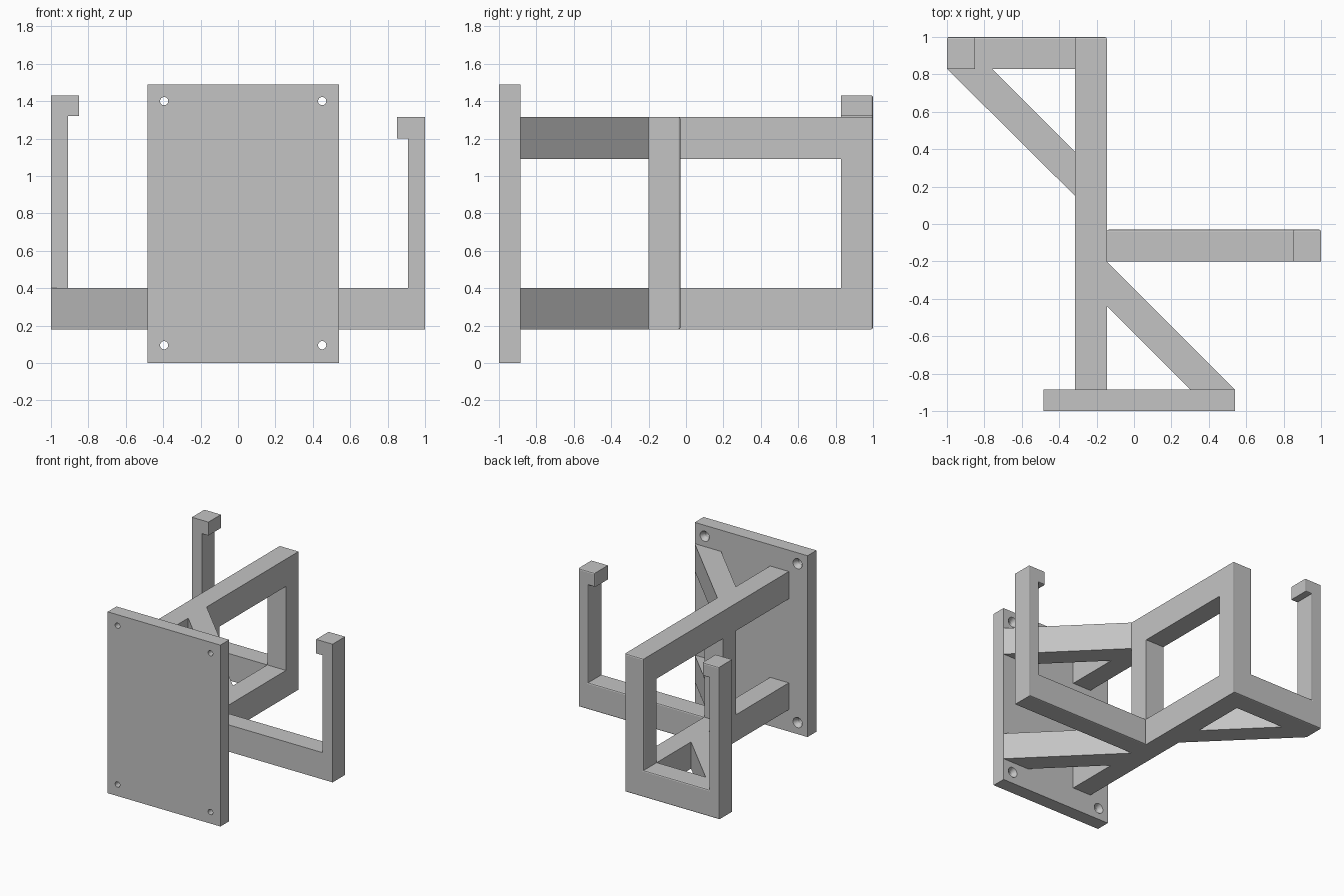
import bpy
import bmesh
from math import pi
from mathutils import Matrix, Vector

cube = bpy.data.objects.get("Cube")
if cube:
    bpy.data.objects.remove(cube, do_unlink=True)

grey = bpy.data.materials.new("plain_grey")
grey.use_nodes = True
colour = (0.55, 0.55, 0.55, 1)
grey.diffuse_color = colour
grey.node_tree.nodes["Principled BSDF"].inputs["Base Color"].default_value = colour

# Shared levels
LOW, LOW_TOP = 0.18, 0.40
HIGH, HIGH_TOP = 1.09, 1.315
SPINE_R, SPINE_L = -0.315, -0.145
PLATE_FRONT, PLATE_BACK = -1.0, -0.885


def finish(name, bm):
    bmesh.ops.recalc_face_normals(bm, faces=bm.faces)
    mesh = bpy.data.meshes.new(name)
    bm.to_mesh(mesh)
    bm.free()
    mesh.materials.append(grey)
    obj = bpy.data.objects.new(name, mesh)
    bpy.context.collection.objects.link(obj)
    return obj


def prism(name, points, direction, round_end=0):
    """Extrude a flat outline; optionally round the edges of the far end."""
    bm = bmesh.new()
    face = bm.faces.new([bm.verts.new(p) for p in points])
    result = bmesh.ops.extrude_face_region(bm, geom=[face], use_keep_orig=True)
    moved = [g for g in result["geom"] if isinstance(g, bmesh.types.BMVert)]
    bmesh.ops.translate(bm, verts=moved, vec=direction)
    bmesh.ops.recalc_face_normals(bm, faces=bm.faces)
    if round_end:
        edges = [g for g in result["geom"] if isinstance(g, bmesh.types.BMEdge)]
        bmesh.ops.bevel(bm, geom=edges, offset=round_end, segments=2,
                        profile=0.5, affect='EDGES')
    return finish(name, bm)


def box(name, x0, x1, y0, y1, z0, z1):
    outline = [(x0, y0, z0), (x1, y0, z0), (x1, y1, z0), (x0, y1, z0)]
    return prism(name, outline, Vector((0, 0, z1 - z0)))


def arm(name, outline, y0, y1):
    return prism(name, [(x, y0, z) for x, z in outline],
                 Vector((0, y1 - y0, 0)), round_end=0.01)


def brace(name, outline, z0, z1):
    return prism(name, [(x, y, z0) for x, y in outline], Vector((0, 0, z1 - z0)))


def cut_holes(target, front_radius, back_radius, y0, y1):
    """Cut one cone or cylinder through each corner of the plate."""
    bm = bmesh.new()
    for x in (-0.395, 0.45):
        for z in (0.095, 1.40):
            place = Matrix.Translation((x, (y0 + y1) / 2, z)) @ Matrix.Rotation(-pi / 2, 4, 'X')
            bmesh.ops.create_cone(bm, cap_ends=True, segments=32, radius1=front_radius,
                                  radius2=back_radius, depth=y1 - y0, matrix=place)
    cutter = finish("hole_cutter", bm)
    cutter.hide_render = True
    mod = target.modifiers.new("holes", 'BOOLEAN')
    mod.operation = 'DIFFERENCE'
    mod.solver = 'EXACT'
    mod.object = cutter
    bpy.context.view_layer.objects.active = target
    bpy.ops.object.modifier_apply(modifier=mod.name)
    bpy.data.objects.remove(cutter, do_unlink=True)


# Mounting plate with countersunk screw holes
plate = box("mounting_plate", -0.485, 0.54, PLATE_FRONT, PLATE_BACK, 0, 1.49)
cut_holes(plate, 0.022, 0.022, PLATE_FRONT - 0.05, PLATE_BACK + 0.05)
cut_holes(plate, 0.02, 0.044, PLATE_BACK - 0.04, PLATE_BACK + 0.004)

# Spine: two long beams and the middle post
box("lower_beam", SPINE_R, SPINE_L, PLATE_BACK, 0.83, LOW, LOW_TOP)
box("upper_beam", SPINE_R, SPINE_L, PLATE_BACK, 0.83, HIGH, HIGH_TOP)
box("middle_post", SPINE_R, SPINE_L, -0.20, -0.03, LOW_TOP, HIGH)

# Rear post, arm and hook in one outline
arm("rear_hook_arm", [
    (-1, LOW), (SPINE_L, LOW), (SPINE_L, HIGH_TOP), (SPINE_R, HIGH_TOP),
    (SPINE_R, LOW_TOP), (-0.91, LOW_TOP), (-0.91, 1.32), (-0.85, 1.32),
    (-0.85, 1.43), (-1, 1.43)], 0.83, 1.0)

# Middle arm and hook
arm("middle_hook_arm", [
    (SPINE_L, LOW), (1, LOW), (1, HIGH_TOP), (0.85, HIGH_TOP), (0.85, 1.20),
    (0.91, 1.20), (0.91, LOW_TOP), (SPINE_L, LOW_TOP)], -0.20, -0.03)

# Diagonal braces
front_outline = [(SPINE_L, -0.20), (SPINE_L, -0.44), (0.30, PLATE_BACK), (0.54, PLATE_BACK)]
brace("front_lower_brace", front_outline, LOW, LOW_TOP)
brace("front_upper_brace", front_outline, HIGH, HIGH_TOP)
brace("rear_brace", [(-1, 0.83), (SPINE_R, 0.15), (SPINE_R, 0.385), (-0.76, 0.83)], LOW, LOW_TOP)
